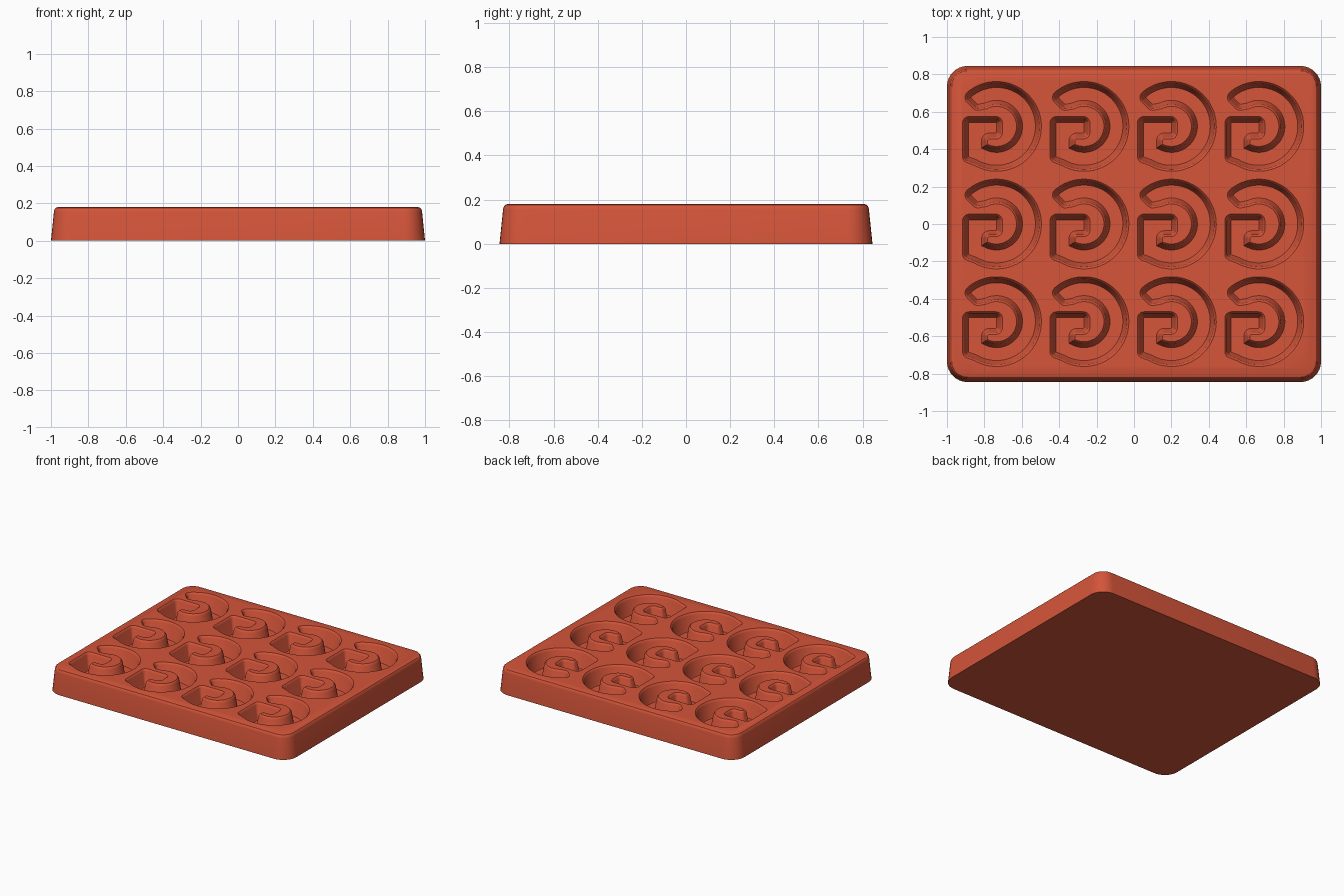
import bpy, bmesh, math
from mathutils import Vector

cube = bpy.data.objects.get("Cube")
if cube:
    bpy.data.objects.remove(cube, do_unlink=True)

HEIGHT = 0.18


def arc(radius, start, end, steps):
    """Points on an arc about the origin, angles in degrees."""
    angles = [math.radians(start + (end - start) * i / steps) for i in range(steps + 1)]
    return [(radius * math.cos(a), radius * math.sin(a), 0) for a in angles]


def fillet(corners, steps=8):
    """Round each (x, y, radius) corner of a closed outline."""
    out = []
    for i, (x, y, r) in enumerate(corners):
        p = Vector((x, y))
        if r == 0:
            out.append(p)
            continue
        a = (Vector(corners[i - 1][:2]) - p).normalized()
        b = (Vector(corners[(i + 1) % len(corners)][:2]) - p).normalized()
        half = a.angle(b) / 2
        centre = p + (a + b).normalized() * (r / math.sin(half))
        start = p + a * (r / math.tan(half)) - centre
        end = p + b * (r / math.tan(half)) - centre
        total = start.angle(end)
        for k in range(steps + 1):
            t = k / steps
            out.append(centre + (start * math.sin((1 - t) * total)
                                 + end * math.sin(t * total)) / math.sin(total))
    return out


def inset(loop, d):
    """Move a counter-clockwise outline inwards by d with mitred corners."""
    out = []
    for i, p in enumerate(loop):
        e1 = (p - loop[i - 1]).normalized()
        e2 = (loop[(i + 1) % len(loop)] - p).normalized()
        n1, n2 = Vector((-e1.y, e1.x)), Vector((-e2.y, e2.x))
        out.append(p + (n1 + n2) * (d / (1 + n1.dot(n2))))
    return out


def loft(bm, loop, layers, offset=(0, 0)):
    """Closed solid through (z, inset) layers listed from bottom to top."""
    rings = [[bm.verts.new((p.x + offset[0], p.y + offset[1], z))
              for p in inset(loop, d)] for z, d in layers]
    n = len(loop)
    for low, high in zip(rings, rings[1:]):
        for i in range(n):
            j = (i + 1) % n
            bm.faces.new((low[i], low[j], high[j], high[i]))
    bm.faces.new(rings[0][::-1])
    bm.faces.new(rings[-1])


def make_object(name, bm, mat):
    mesh = bpy.data.meshes.new(name)
    bm.to_mesh(mesh)
    bm.free()
    mesh.materials.append(mat)
    obj = bpy.data.objects.new(name, mesh)
    bpy.context.collection.objects.link(obj)
    return obj


red = bpy.data.materials.new("brick_red_silicone")
colour = (0.66, 0.09, 0.042, 1)
red.use_nodes = True
red.diffuse_color = colour
red.node_tree.nodes["Principled BSDF"].inputs["Base Color"].default_value = colour

# Tray block: tapered sides with a rounded top rim
block = fillet([(-1, -0.845, 0.11), (1, -0.845, 0.11), (1, 0.845, 0.11), (-1, 0.845, 0.11)])
bm = bmesh.new()
loft(bm, block, [(0, 0), (0.155, 0.016), (0.167, 0.019), (0.176, 0.026), (HEIGHT, 0.037)])
tray = make_object("mould_tray", bm, red)

# Pocket outline: outer sweep, slanted tip, inner sweep, then stem and bar
R = 0.036
outline = fillet(
    arc(0.24, -120, 128, 48)
    + [(-0.184, 0.155, R), (-0.112, 0.083, R)]
    + arc(0.107, 118, -116.7, 36)
    + [(-0.048, -0.068, 0.01), (0.032, -0.068, R), (0.032, 0.053, R),
       (-0.182, 0.053, R), (-0.182, -0.185, R)])

# Four by three grid of sloping pockets
bm = bmesh.new()
for col in range(4):
    for row in range(3):
        loft(bm, outline,
             [(0.06, 0.032), (0.068, 0.027), (0.165, 0.011), (0.174, 0.006), (0.186, -0.006)],
             (-0.735 + 0.4675 * col, 0.522 * (row - 1)))
cutter = make_object("pocket_cutter", bm, red)
cutter.hide_render = True

cut = tray.modifiers.new("pockets", "BOOLEAN")
cut.operation = "DIFFERENCE"
cut.solver = "EXACT"
cut.object = cutter
bpy.ops.object.select_all(action="DESELECT")
bpy.context.view_layer.objects.active = tray
tray.select_set(True)
bpy.ops.object.modifier_apply(modifier=cut.name)
bpy.data.objects.remove(cutter, do_unlink=True)
bpy.ops.object.shade_smooth_by_angle(angle=math.radians(30))
